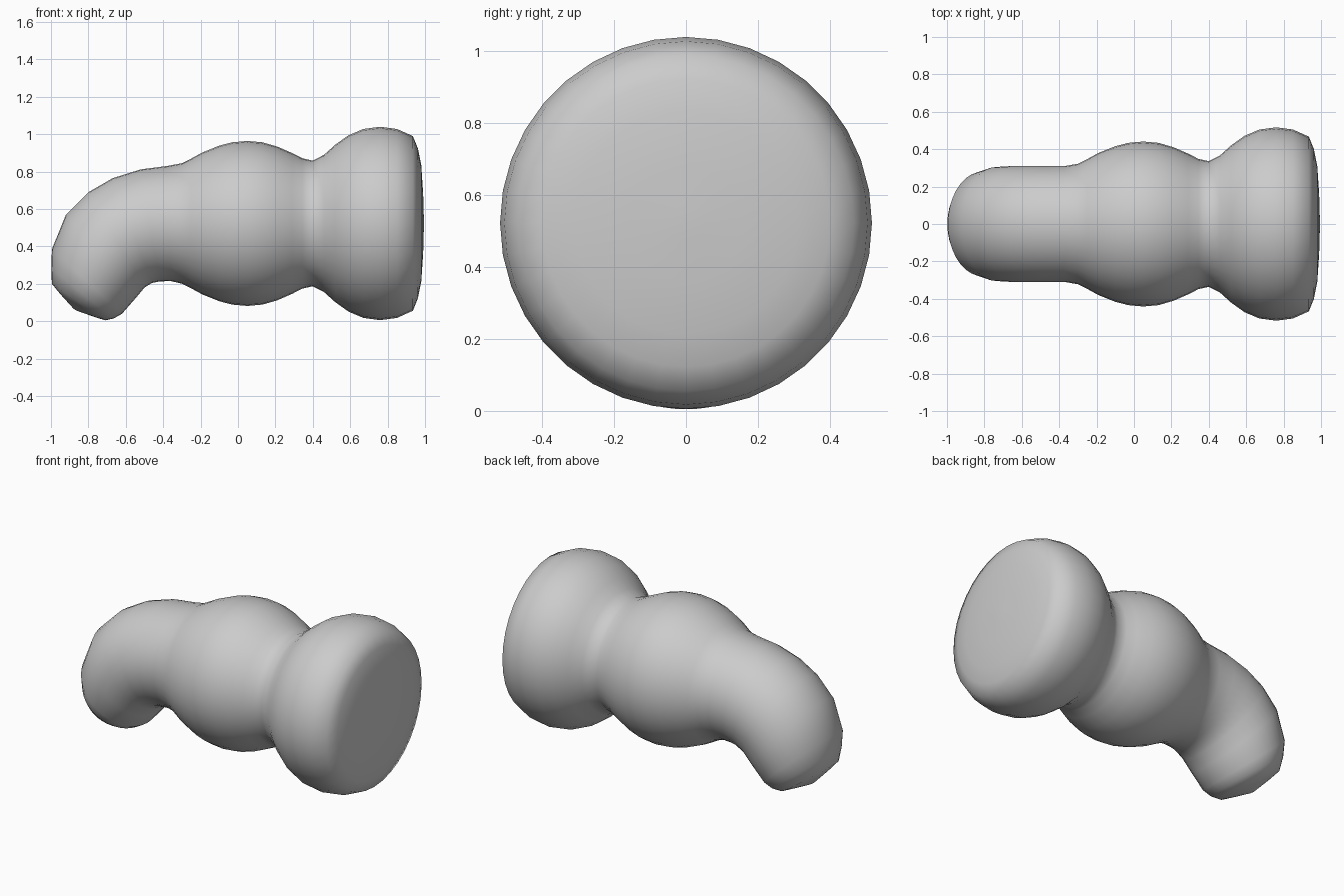
import bpy, bmesh, math
from mathutils import Vector

SEG = 36
AXIS_Z = 0.523

# bent end: top x, top z, bottom x, bottom z, half width in y
bend = [
    (-0.88, 0.068, -0.85, 0.052, 0.02),
    (-0.95, 0.145, -0.77, 0.024, 0.12),
    (-0.995, 0.20, -0.71, 0.005, 0.195),
    (-0.998, 0.28, -0.665, 0.015, 0.245),
    (-0.995, 0.385, -0.62, 0.04, 0.28),
    (-0.92, 0.57, -0.55, 0.12, 0.305),
    (-0.80, 0.69, -0.50, 0.18, 0.31),
    (-0.67, 0.765, -0.46, 0.205, 0.31),
    (-0.52, 0.812, -0.42, 0.213, 0.31),
    (-0.38, 0.83, -0.36, 0.215, 0.31),
]
# straight bulging part: x, radius
bulges = [
    (-0.30, 0.322), (-0.25, 0.347), (-0.19, 0.38), (-0.10, 0.416), (-0.03, 0.434),
    (0.05, 0.441), (0.13, 0.434), (0.21, 0.411), (0.29, 0.376), (0.345, 0.348),
    (0.40, 0.336), (0.46, 0.367), (0.52, 0.421), (0.59, 0.471), (0.67, 0.505),
    (0.76, 0.517), (0.85, 0.505), (0.935, 0.467), (0.962, 0.40), (0.98, 0.31),
    (0.99, 0.16), (0.993, 0.05),
]
rings = bend + [(x, AXIS_Z + r, x, AXIS_Z - r, r) for x, r in bulges]

bm = bmesh.new()
loops = []
for tx, tz, bx, bz, ry in rings:
    top, bot = Vector((tx, 0, tz)), Vector((bx, 0, bz))
    mid, up = (top + bot) / 2, (top - bot) / 2
    loops.append([bm.verts.new(mid + up * math.cos(a) + Vector((0, ry * math.sin(a), 0)))
                  for a in (2 * math.pi * i / SEG for i in range(SEG))])

# skin between neighbouring rings
for a, b in zip(loops, loops[1:]):
    for i in range(SEG):
        j = (i + 1) % SEG
        bm.faces.new((a[i], a[j], b[j], b[i]))

# close both ends with fans
for loop, tip in ((loops[0], (-0.866, 0, 0.058)), (loops[-1], (0.995, 0, AXIS_Z))):
    t = bm.verts.new(tip)
    for i in range(SEG):
        bm.faces.new((loop[i], loop[(i + 1) % SEG], t))
bmesh.ops.recalc_face_normals(bm, faces=bm.faces)
for f in bm.faces:
    f.smooth = True

mesh = bpy.data.meshes.new("bent_bulging_body")
bm.to_mesh(mesh)
bm.free()
body = bpy.data.objects.new("bent_bulging_body", mesh)
bpy.context.collection.objects.link(body)
